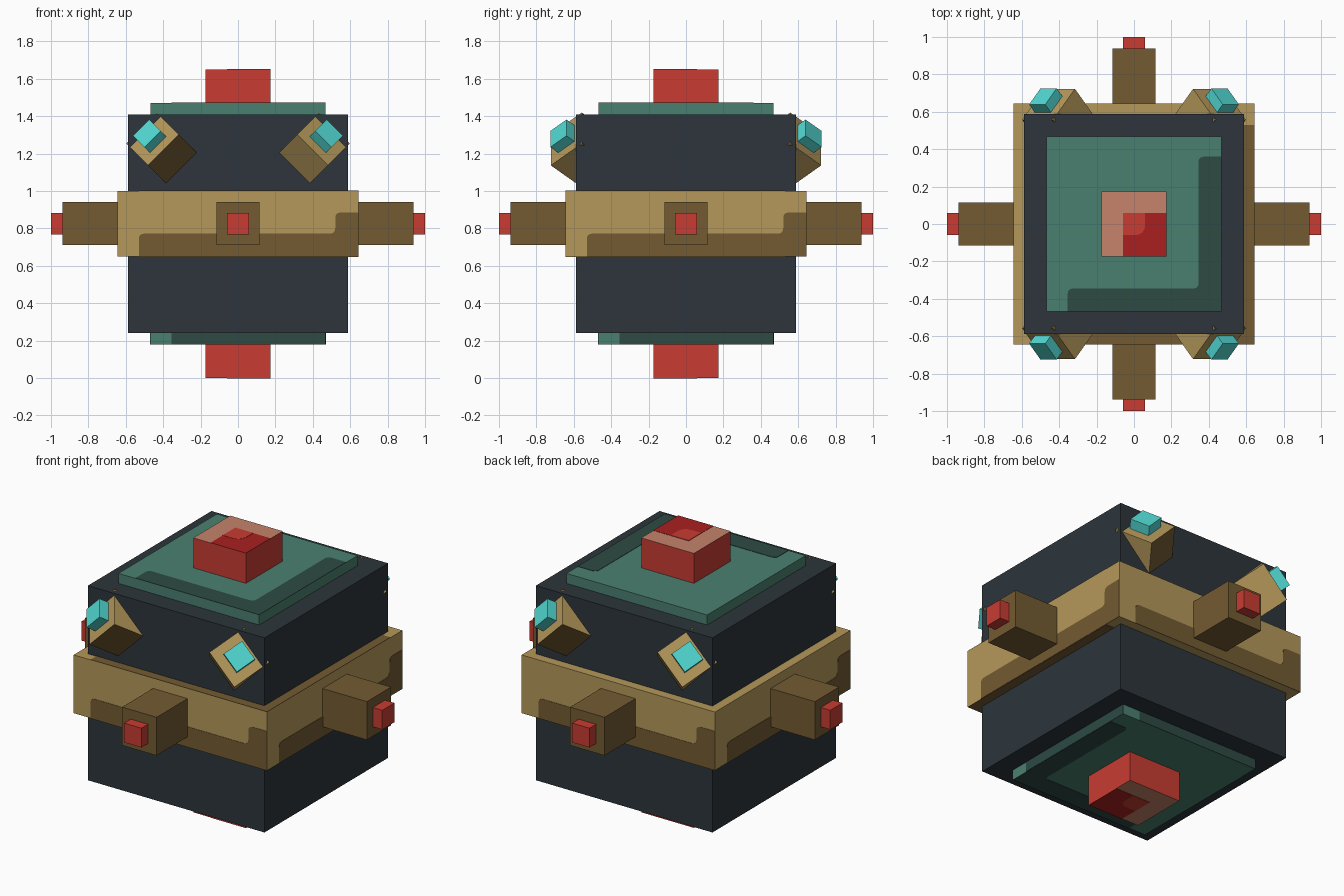
import bpy, bmesh, math
from mathutils import Matrix, Vector

cube = bpy.data.objects.get("Cube")
if cube:
    bpy.data.objects.remove(cube, do_unlink=True)


def material(name, hex_code):
    rgb = [int(hex_code[i:i + 2], 16) / 255 for i in (0, 2, 4)]
    lin = [c / 12.92 if c < 0.04045 else ((c + 0.055) / 1.055) ** 2.4 for c in rgb]
    mat = bpy.data.materials.new(name)
    mat.use_nodes = True
    mat.diffuse_color = (*lin, 1)
    mat.node_tree.nodes["Principled BSDF"].inputs["Base Color"].default_value = (*lin, 1)
    return mat


CHARCOAL = material("charcoal", "2d353b")
TAN = material("tan", "b5985a")
BROWN = material("brown", "735b32")
TEAL = material("teal", "4a8070")
DARK_TEAL = material("dark teal", "2d4a44")
RED = material("red", "c83c32")
DARK_RED = material("dark red", "aa2020")
SALMON = material("salmon", "c6836c")
CYAN = material("cyan", "52d8d2")


def finish(name, bm, *mats):
    bmesh.ops.recalc_face_normals(bm, faces=bm.faces)
    mesh = bpy.data.meshes.new(name)
    bm.to_mesh(mesh)
    bm.free()
    for m in mats:
        mesh.materials.append(m)
    obj = bpy.data.objects.new(name, mesh)
    bpy.context.scene.collection.objects.link(obj)
    return obj


def box(name, size, centre, mat, frame=Matrix(), second=None, rule=None):
    """Box in a frame; faces whose normal passes the rule take the second material."""
    bm = bmesh.new()
    place = frame @ Matrix.Translation(centre) @ Matrix.Diagonal((*size, 1))
    bmesh.ops.create_cube(bm, size=1, matrix=place)
    bm.normal_update()
    if rule:
        for f in bm.faces:
            f.material_index = int(rule(f.normal))
    return finish(name, bm, mat, *([second] if second else []))


def rounded(points, corners, radius):
    """Replace the chosen corners of an outline by small curves."""
    out = []
    for i, p in enumerate(points):
        p = Vector(p)
        if i not in corners:
            out.append(p)
            continue
        a = p + (Vector(points[i - 1]) - p).normalized() * radius
        b = p + (Vector(points[(i + 1) % len(points)]) - p).normalized() * radius
        for k in range(5):
            t = k / 4
            out.append(a * (1 - t) ** 2 + p * 2 * t * (1 - t) + b * t * t)
    return out


def plate(name, outline, mat, frame, thickness=0.002):
    """Thin painted plate standing on the local z = 0 plane of a frame."""
    bm = bmesh.new()
    face = bm.faces.new([bm.verts.new((p[0], p[1], 0)) for p in outline])
    ext = bmesh.ops.extrude_face_region(bm, geom=[face])
    top = [v for v in ext["geom"] if isinstance(v, bmesh.types.BMVert)]
    bmesh.ops.translate(bm, verts=top, vec=(0, 0, thickness))
    bmesh.ops.transform(bm, matrix=frame, verts=bm.verts)
    finish(name, bm, mat)


def ell(start, low, edge, end, inner, inner_low, radius):
    """L-shaped outline hugging the lower and the right border."""
    pts = [(start, low), (edge, low), (edge, end), (inner, end),
           (inner, inner_low), (start, inner_low)]
    return rounded(pts, (3, 4, 5), radius)


def level(z, up):
    return Matrix.Translation((0, 0, z)) @ Matrix.Diagonal((1, 1, up, 1))


# Main body and belt
box("body", (1.174, 1.174, 1.17), (0, 0, 0.825), CHARCOAL)
BELT = 0.643
box("belt", (2 * BELT, 2 * BELT, 0.35), (0, 0, 0.825), TAN)
ledge = ell(-0.53, -BELT, BELT, 0.53, 0.575, -0.575, 0.01)
belt_shade = ell(-0.53, 0.65, BELT, 0.885, 0.52, 0.772, 0.03)

# Top and bottom plates with their caps and painted patches
plate_shade = ell(-0.355, -0.468, 0.468, 0.36, 0.345, -0.345, 0.03)
cap_dark = [(-0.06, -0.175), (0.175, -0.175), (0.175, 0.06), (-0.06, 0.06)]
cap_mid = rounded([(-0.06, -0.06), (0.06, -0.06), (0.06, 0.06), (-0.06, 0.06)], (1,), 0.06)
for side, up, plate_z, face_z, cap_z, cap_end, belt_z in (
        ("top", 1, 1.44, 1.47, 1.56, 1.65, 1.0),
        ("bottom", -1, 0.21, 0.18, 0.09, 0, 0.65)):
    box(side + "_plate", (0.936, 0.936, 0.06), (0, 0, plate_z), TEAL)
    plate(side + "_plate_shade", plate_shade, DARK_TEAL, level(face_z, up))
    box(side + "_cap", (0.35, 0.35, 0.18), (0, 0, cap_z), RED,
        second=SALMON, rule=lambda n, up=up: n.z * up > 0.9)
    plate(side + "_cap_dark_patch", cap_dark, DARK_RED, level(cap_end, up), 0.0015)
    plate(side + "_cap_red_patch", cap_mid, RED, level(cap_end, up), 0.003)
    plate(side + "_belt_ledge_shade", ledge, BROWN, level(belt_z, up))

# Four sides: belt shading, bottom plate shading and side arms with tips
lower_strip = [(-0.355, 0.18), (0.468, 0.18), (0.468, 0.24), (-0.355, 0.24)]
for i, side in enumerate(("front", "left", "back", "right")):
    spin = Matrix.Rotation(i * math.pi / 2, 4, "Z")
    upright = Matrix.Rotation(math.pi / 2, 4, "X")
    plate(side + "_belt_shade", belt_shade, BROWN,
          spin @ Matrix.Translation((0, -BELT, 0)) @ upright)
    plate(side + "_lower_plate_shade", lower_strip, DARK_TEAL,
          spin @ Matrix.Translation((0, -0.468, 0)) @ upright)
    box(side + "_arm", (0.23, 0.335, 0.23), (0, -0.77, 0.825), BROWN, spin)
    box(side + "_arm_tip", (0.116, 0.085, 0.116), (0, -0.9575, 0.825), RED, spin)

# Tilted corner lamps on the front and back
for sy, end in ((-1, "front"), (1, "back")):
    for sx, side in ((-1, "right"), (1, "left")):
        axis = Vector((sx * 0.5, sy * math.sqrt(0.5), 0.5))
        across = Vector((sx, 0, -1)).normalized()
        under = Vector((-sx * 0.5, sy * math.sqrt(0.5), -0.5))
        frame = Matrix((across, under, axis)).transposed().to_4x4()
        frame.translation = (sx * 0.457, sy * 0.64, 1.278)
        name = end + "_" + side + "_lamp"
        box(name + "_housing", (0.234, 0.234, 0.234), (0, 0, -0.117), TAN, frame,
            BROWN, lambda n, d=under: n.dot(d) > 0.9)
        box(name + "_gem", (0.122, 0.122, 0.09), (0, 0, 0.015), CYAN, frame)
